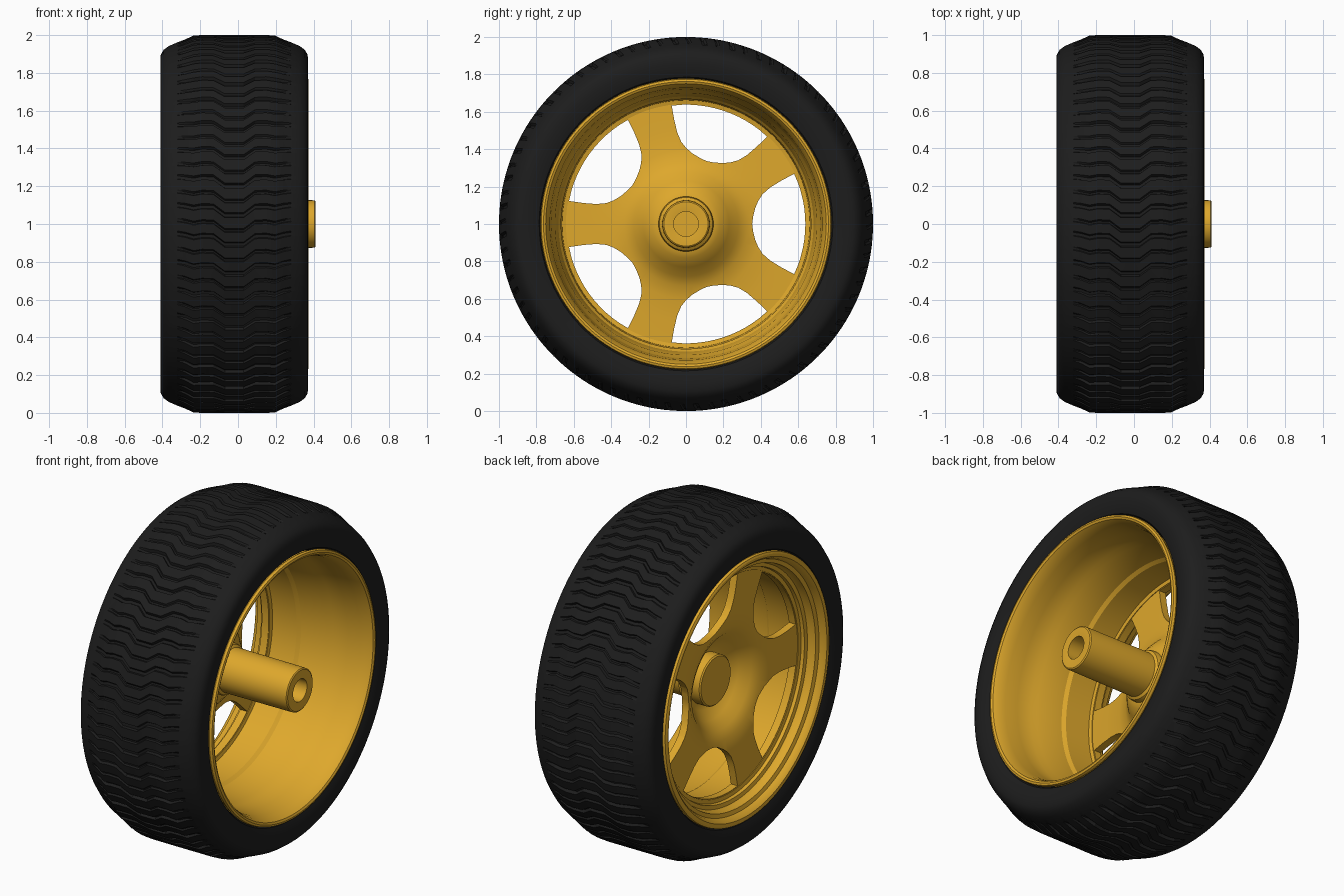
import bpy, bmesh, math

if "Cube" in bpy.data.objects:
    bpy.data.objects.remove(bpy.data.objects["Cube"])

CZ = 1.0      # axle height
MID = -0.02   # centre plane of the tyre


def material(name, col):
    m = bpy.data.materials.new(name)
    m.diffuse_color = (*col, 1)
    m.use_nodes = True
    m.node_tree.nodes["Principled BSDF"].inputs["Base Color"].default_value = m.diffuse_color
    return m


RUBBER = material("black rubber", (0.0125, 0.0125, 0.0125))
GOLD = material("gold metal", (0.73, 0.39, 0.025))


def finish(name, bm, mat, angle=35):
    bmesh.ops.remove_doubles(bm, verts=bm.verts, dist=1e-5)
    bmesh.ops.recalc_face_normals(bm, faces=bm.faces)
    me = bpy.data.meshes.new(name)
    bm.to_mesh(me)
    bm.free()
    ob = bpy.data.objects.new(name, me)
    bpy.context.collection.objects.link(ob)
    me.materials.append(mat)
    smooth(ob, angle)
    return ob


def smooth(ob, angle=35):
    bpy.ops.object.select_all(action='DESELECT')
    ob.select_set(True)
    bpy.context.view_layer.objects.active = ob
    bpy.ops.object.shade_smooth_by_angle(angle=math.radians(angle))


def polar(x, r, a):
    return (x, r * math.cos(a), CZ + r * math.sin(a))


def lathe(name, profile, mat, closed=False, n=96, angle=35):
    """Spin an (x, radius) profile around the axle."""
    bm = bmesh.new()
    rings = [[bm.verts.new(polar(x, r, math.tau * i / n)) for i in range(n)] for x, r in profile]
    pairs = list(zip(rings, rings[1:]))
    if closed:
        pairs.append((rings[-1], rings[0]))
    for p, q in pairs:
        for i in range(n):
            j = (i + 1) % n
            bm.faces.new((p[i], p[j], q[j], q[i]))
    bmesh.ops.dissolve_degenerate(bm, dist=1e-6, edges=bm.edges)
    return finish(name, bm, mat, angle)


# Tyre: half section of (offset from mid plane, radius, groove depth, chevron shift)
half = [(0, 1.0, 1, .045), (.05, 1.0, 1, .045), (.11, 1.0, 1, 0), (.17, 1.0, 1, -.002),
        (.215, .998, 1, .006), (.26, .977, .8, -.006), (.30, .962, .0, -.012),
        (.345, .943, 0, -.012), (.374, .922, 0, -.012), (.389, .895, 0, -.012),
        (.39, .86, 0, -.012), (.387, .82, 0, -.012), (.375, .785, 0, -.012),
        (.34, .765, 0, -.012)]
section = [(-t, r, d, s) for t, r, d, s in reversed(half[1:])] + half
PITCHES = 80
bm = bmesh.new()
rings = []
for t, r, d, s in section:
    ring = []
    for k in range(PITCHES):
        wide = k % 2 == 0
        width = 0.26 if wide else 0.17
        depth = 0.017 if wide else 0.011
        # land start, land end, groove floor start, groove floor end
        for f, g in ((0, 0), (1 - width - .1, 0), (1 - width, 1), (.95, 1)):
            a = math.tau * (k + f) / PITCHES + s
            ring.append(bm.verts.new(polar(MID + t, r - depth * d * g, a)))
    rings.append(ring)
n = len(rings[0])
for p, q in zip(rings, rings[1:]):
    for i in range(n):
        j = (i + 1) % n
        bm.faces.new((p[i], p[j], q[j], q[i]))
finish("tire", bm, RUBBER, 28)

# Rim barrel with rolled lips, stepped inside and shallow outer side
lathe("rim_barrel", [
    (.355, .778), (.370, .774), (.374, .762), (.368, .750), (.345, .738), (.30, .728),
    (.22, .721), (.13, .715), (.10, .700), (-.06, .682), (-.08, .668), (-.235, .662),
    (-.24, .642), (-.292, .642), (-.296, .664), (-.315, .668), (-.32, .690), (-.335, .698),
    (-.365, .702), (-.372, .725), (-.395, .735), (-.408, .748), (-.410, .764), (-.405, .775),
    (-.39, .778), (-.36, .765), (-.30, .72), (-.08, .695), (.10, .722), (.30, .75)],
    GOLD, True, 128, 25)

# Flat spoke disc with a dished centre
disc = lathe("spokes", [
    (-.125, 0), (-.125, .14), (-.14, .18), (-.185, .23), (-.235, .28), (-.262, .33),
    (-.277, .40), (-.284, .52), (-.288, .655), (-.244, .655), (-.24, .52), (-.233, .40),
    (-.218, .33), (-.19, .28), (-.14, .23), (-.095, .18), (-.08, .14), (-.08, 0)], GOLD, n=120)

# Five window cutters, rounded towards the hub
side = [(.358, .035), (.37, .085), (.387, .125), (.41, .160), (.45, .195), (.51, .232), (.578, .268)]
arc = [(.638 * math.cos(math.radians(a)), .638 * math.sin(math.radians(a)))
       for a in range(20, -21, -4)]
outline = [(.354, 0)] + side + arc + [(u, -v) for u, v in reversed(side)]
bm = bmesh.new()
for k in range(5):
    a = math.tau * k / 5
    ends = [[bm.verts.new((x, u * math.cos(a) - v * math.sin(a),
                           CZ + u * math.sin(a) + v * math.cos(a))) for u, v in outline]
            for x in (-.5, .2)]
    bm.faces.new(ends[0])
    bm.faces.new(ends[1])
    m = len(outline)
    for i in range(m):
        j = (i + 1) % m
        bm.faces.new((ends[0][i], ends[0][j], ends[1][j], ends[1][i]))
cutter = finish("window_cutter", bm, GOLD)
cutter.hide_render = True
mod = disc.modifiers.new("windows", 'BOOLEAN')
mod.operation = 'DIFFERENCE'
mod.solver = 'EXACT'
mod.object = cutter
bpy.context.view_layer.objects.active = disc
bpy.ops.object.modifier_apply(modifier=mod.name)
bpy.data.objects.remove(cutter, do_unlink=True)
smooth(disc)

# Axle tube with blind hole and base collar
lathe("axle_tube", [
    (.12, 0), (.12, .066), (.41, .066), (.411, .070), (.411, .118), (.406, .125), (.39, .126),
    (-.04, .128), (-.05, .142), (-.065, .147), (-.11, .147)], GOLD, n=64)

# Centre cap on the outer face
lathe("hub_cap", [(-.11, .147), (-.19, .147), (-.197, .14), (-.197, 0)], GOLD, n=64)
